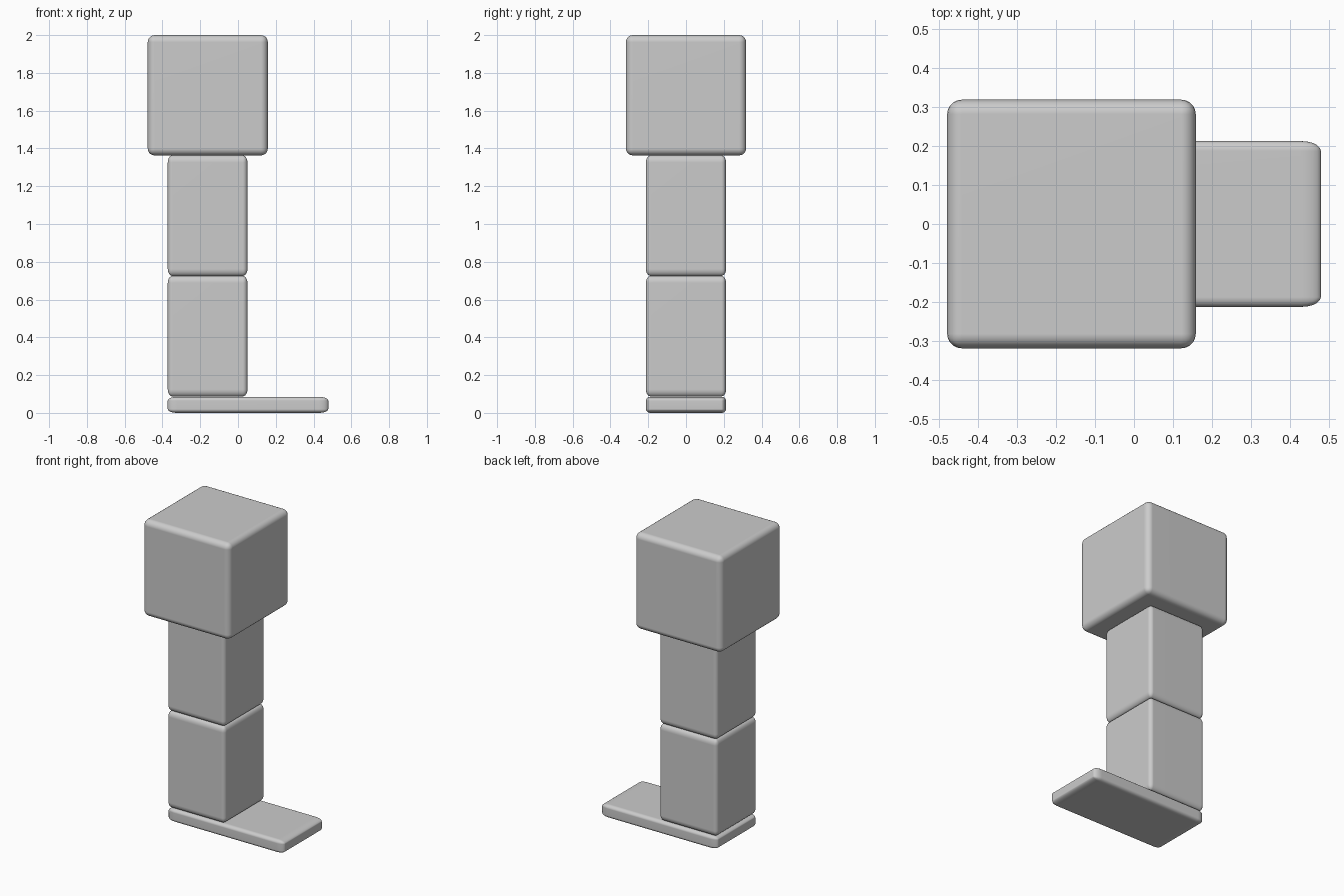
import bpy, bmesh
from mathutils import Vector

if "Cube" in bpy.data.objects:
    bpy.data.objects.remove(bpy.data.objects["Cube"])

grey = bpy.data.materials.new("light grey")
grey.diffuse_color = (0.6, 0.6, 0.6, 1)
grey.use_nodes = True
grey.node_tree.nodes["Principled BSDF"].inputs["Base Color"].default_value = grey.diffuse_color


def rounded_box(name, low, high, radii):
    """Box between two corners, with its own edge rounding along each axis."""
    low, high, radii = Vector(low), Vector(high), Vector(radii)
    size, centre = high - low, (low + high) / 2
    bm = bmesh.new()
    bmesh.ops.create_cube(bm, size=1)
    # bevel with radius 1, then stretch to the wanted radii
    bmesh.ops.scale(bm, vec=[s / r for s, r in zip(size, radii)], verts=bm.verts)
    bmesh.ops.bevel(bm, geom=bm.edges[:], offset=1, segments=5,
                    profile=0.5, affect='EDGES')
    bmesh.ops.scale(bm, vec=radii, verts=bm.verts)
    bmesh.ops.translate(bm, vec=centre, verts=bm.verts)
    for f in bm.faces:
        f.smooth = True
    mesh = bpy.data.meshes.new(name)
    bm.to_mesh(mesh)
    bm.free()
    mesh.materials.append(grey)
    obj = bpy.data.objects.new(name, mesh)
    bpy.context.collection.objects.link(obj)
    # keep the large faces flat
    mod = obj.modifiers.new("flat faces", 'WEIGHTED_NORMAL')
    mod.keep_sharp = True
    return obj


# foot, two leg segments and the large block on top
rounded_box("foot", (-0.372, -0.212, 0), (0.478, 0.212, 0.085), (0.05, 0.025, 0.02))
rounded_box("lower_leg", (-0.372, -0.212, 0.087), (0.05, 0.212, 0.725), (0.025, 0.025, 0.037))
rounded_box("upper_leg", (-0.372, -0.212, 0.725), (0.05, 0.212, 1.363), (0.025, 0.025, 0.037))
rounded_box("head_block", (-0.478, -0.318, 1.363), (0.158, 0.318, 2.0), (0.037, 0.037, 0.037))
